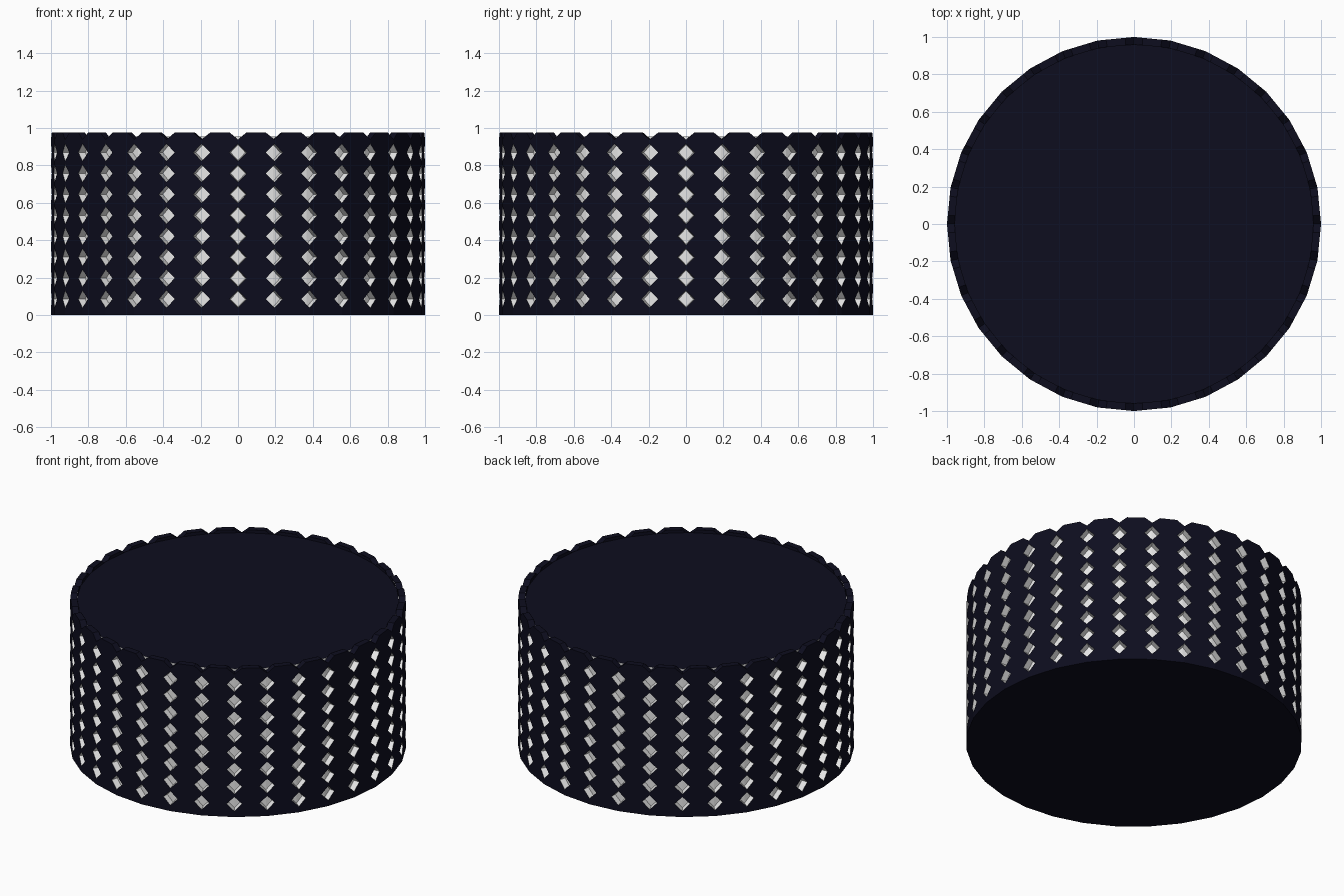
import bpy, bmesh, math
from mathutils import Vector

if "Cube" in bpy.data.objects:
    bpy.data.objects.remove(bpy.data.objects["Cube"])

N = 32                      # sides of the drum
R_IN = 0.96                 # inner core radius
H, CAP = 0.975, 0.955       # rim height, lid height
ROWS = [0.085 + 0.112 * i for i in range(8)]
W, D = 0.235, 0.047         # pocket half width (share of a side), half height
NOTCH = 0.938               # lowest point of the rim notches


def material(name, rgb):
    m = bpy.data.materials.new(name)
    m.diffuse_color = (*rgb, 1)
    m.use_nodes = True
    m.node_tree.nodes["Principled BSDF"].inputs["Base Color"].default_value = m.diffuse_color
    return m


dark = material("midnight_navy", (0.004, 0.004, 0.013))
light = material("pale_grey", (0.8, 0.8, 0.8))


def pt(k, t, z, r=1.0):
    """Point on side k, share t along it, height z, radius r."""
    a, b = (2 * math.pi * (k + i) / N for i in (0, 1))
    p = Vector((math.cos(a), math.sin(a), 0)).lerp(Vector((math.cos(b), math.sin(b), 0)), t) * r
    p.z = z
    return p


def face(bm, pts, facing, mat):
    f = bm.faces.new([bm.verts.new(p) for p in pts])
    f.normal_update()
    if f.normal.dot(facing) < 0:
        f.normal_flip()
    f.material_index = mat


def finish(bm, name):
    bmesh.ops.remove_doubles(bm, verts=bm.verts, dist=1e-5)
    me = bpy.data.meshes.new(name)
    bm.to_mesh(me)
    bm.free()
    me.materials.append(dark)
    me.materials.append(light)
    bpy.context.collection.objects.link(bpy.data.objects.new(name, me))


UP = Vector((0, 0, 1))

# Pierced outer shell: one zigzag-edged panel per side
bm = bmesh.new()
edge = [(0, 0)]
for z in ROWS:
    edge += [(0, z - D), (W, z), (0, z + D)]
edge += [(0, NOTCH), (W, H)]
for k in range(N):
    out = pt(k, 0.5, 0)
    outline = edge + [(1 - t, z) for t, z in reversed(edge)]
    face(bm, [pt(k, t, z) for t, z in outline], out, 0)
    # Pocket walls, slightly tapered toward the core
    for z in ROWS:
        for flip in (False, True):
            for s in (-1, 1):
                c = 1 if flip else 0
                tip = 1 - W if flip else W
                tip_in = 1 - W * 0.9 if flip else W * 0.9
                face(bm, [pt(k, c, z + s * D), pt(k, tip, z),
                          pt(k, tip_in, z, R_IN), pt(k, c, z + s * D * 0.9, R_IN)],
                     pt(k, c, z) - pt(k, 0.5, z + s * D), 1)
    # Rim tooth: notch slopes, top and inner face
    for c, tip in ((0, W), (1, 1 - W)):
        face(bm, [pt(k, c, NOTCH), pt(k, tip, H), pt(k, tip, H, R_IN), pt(k, c, NOTCH, R_IN)], UP, 0)
    face(bm, [pt(k, W, H), pt(k, 1 - W, H), pt(k, 1 - W, H, R_IN), pt(k, W, H, R_IN)], UP, 0)
    face(bm, [pt(k, 0, NOTCH, R_IN - 0.001), pt(k, W, H, R_IN - 0.001),
              pt(k, 1 - W, H, R_IN - 0.001), pt(k, 1, NOTCH, R_IN - 0.001)], -out, 0)
    # Bottom ring
    face(bm, [pt(k, 0, 0), pt(k, 1, 0), pt(k, 1, 0, R_IN), pt(k, 0, 0, R_IN)], -UP, 0)
finish(bm, "pierced_shell")

# Inner core: pale sides, dark lid and base
bm = bmesh.new()
for k in range(N):
    face(bm, [pt(k, 0, 0, R_IN), pt(k, 1, 0, R_IN), pt(k, 1, CAP, R_IN), pt(k, 0, CAP, R_IN)],
         pt(k, 0.5, 0), 1)
face(bm, [pt(k, 0, CAP, R_IN) for k in range(N)], UP, 0)
face(bm, [pt(k, 0, 0, R_IN) for k in range(N)], -UP, 0)
finish(bm, "inner_core")
